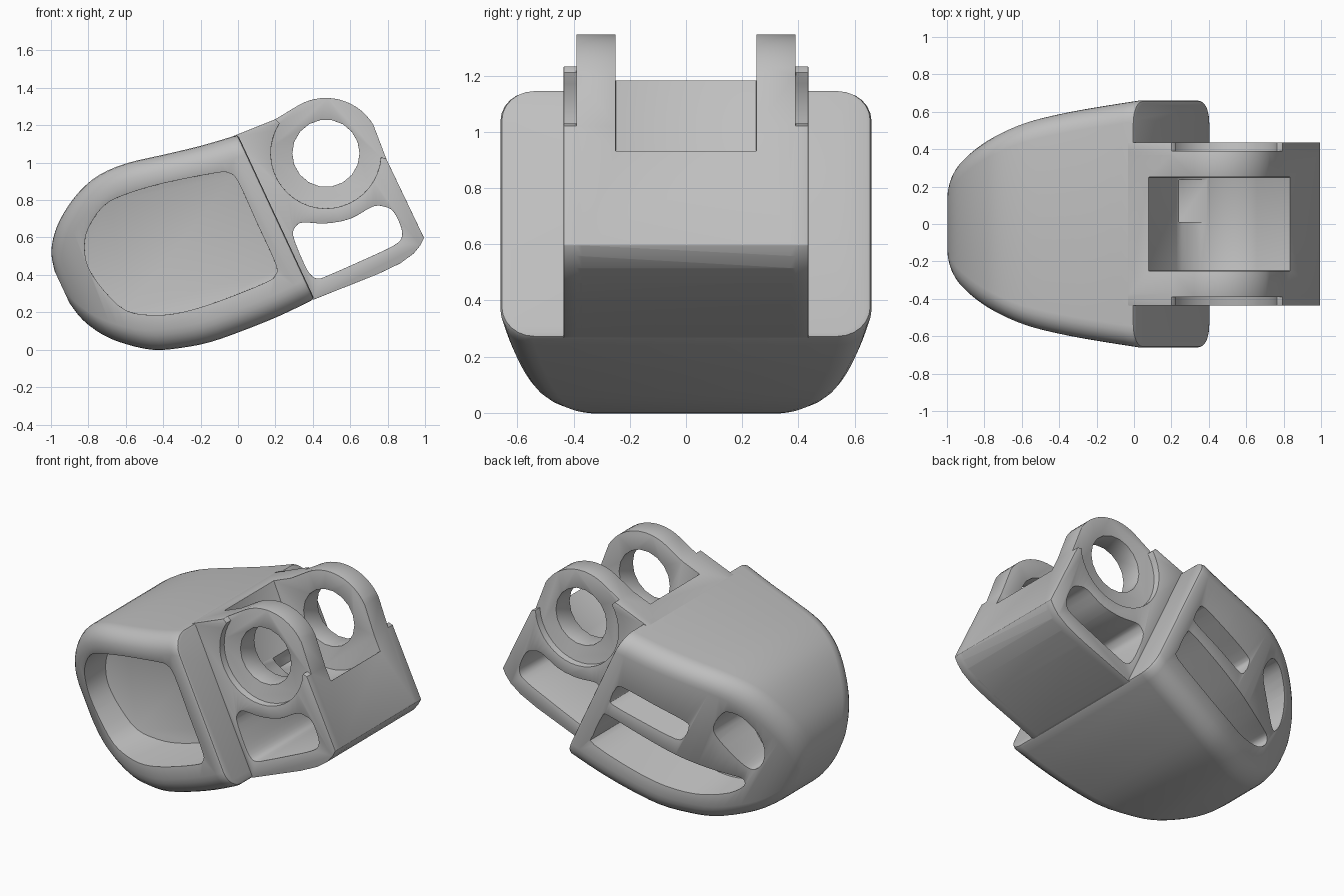
import bpy, bmesh, math
from mathutils import Vector

if "Cube" in bpy.data.objects:
    bpy.data.objects.remove(bpy.data.objects["Cube"])

grey = bpy.data.materials.new("plain grey")
grey.use_nodes = True
grey.diffuse_color = (0.52, 0.52, 0.52, 1)
grey.node_tree.nodes["Principled BSDF"].inputs["Base Color"].default_value = (0.52, 0.52, 0.52, 1)

C, S = math.cos(math.radians(25)), math.sin(math.radians(25))


def tilt(u, v):
    """Coordinates along and across the tilted body, to x and z."""
    return (C * u - S * v, S * u + C * v)


def finish(name, bm):
    bmesh.ops.recalc_face_normals(bm, faces=bm.faces)
    mesh = bpy.data.meshes.new(name)
    bm.to_mesh(mesh)
    bm.free()
    mesh.materials.append(grey)
    ob = bpy.data.objects.new(name, mesh)
    bpy.context.collection.objects.link(ob)
    return ob


def skin(name, rings):
    """Join closed rings of points into a capped solid."""
    bm = bmesh.new()
    vs = [[bm.verts.new(p) for p in r] for r in rings]
    n = len(vs[0])
    for a, b in zip(vs, vs[1:]):
        for i in range(n):
            j = (i + 1) % n
            bm.faces.new((a[i], a[j], b[j], b[i]))
    bm.faces.new(vs[0])
    bm.faces.new(vs[-1])
    return finish(name, bm)


def prism(name, pts, y0, y1):
    """Extrude an x-z outline between two depths."""
    return skin(name, [[(x, y, z) for x, z in pts] for y in (y0, y1)])


def arc(cx, cz, r, a0, a1, n):
    return [(cx + r * math.cos(math.radians(a0 + (a1 - a0) * i / n)),
             cz + r * math.sin(math.radians(a0 + (a1 - a0) * i / n))) for i in range(n + 1)]


def smooth_path(pts, steps, closed):
    """Catmull-Rom points through a path of any dimension."""
    n, out = len(pts), []
    pick = (lambda i: Vector(pts[i % n])) if closed else (lambda i: Vector(pts[max(0, min(n - 1, i))]))
    for i in range(n if closed else n - 1):
        a, b, c, d = (pick(i + k) for k in (-1, 0, 1, 2))
        for s in range(steps):
            t = s / steps
            out.append(b + (c - a) * t / 2 + (2 * a - 5 * b + 4 * c - d) * t * t / 2
                       + (3 * b - a - 3 * c + d) * t ** 3 / 2)
    return out if closed else out + [Vector(pts[-1])]


def combine(ob, other, operation="DIFFERENCE"):
    """Apply a boolean and remove the second solid."""
    m = ob.modifiers.new("combine", "BOOLEAN")
    m.operation, m.solver, m.object = operation, "EXACT", other
    bpy.context.view_layer.objects.active = ob
    bpy.ops.object.modifier_apply(modifier=m.name)
    bpy.data.objects.remove(other)


def polish(ob, width):
    """Soften sharp edges and shade smooth."""
    bpy.ops.object.select_all(action="DESELECT")
    ob.select_set(True)
    bpy.context.view_layer.objects.active = ob
    m = ob.modifiers.new("soft edges", "BEVEL")
    m.width, m.segments, m.limit_method, m.angle_limit = width, 2, "ANGLE", math.radians(50)
    bpy.ops.object.modifier_apply(modifier=m.name)
    bpy.ops.object.shade_smooth_by_angle(angle=math.radians(35))


# Head: rounded rectangles lofted along the tilted axis (u, low, high, half width)
stations = [(-.711, .606, .794, .2), (-.685, .495, .893, .245), (-.62, .376, .985, .305),
            (-.53, .28, 1.06, .365), (-.41, .19, 1.125, .43), (-.28, .14, 1.16, .49),
            (-.12, .1, 1.155, .55), (.08, .08, 1.113, .597), (.28, .07, 1.072, .632),
            (.465, .072, 1.044, .66)]
rings = []
for u, lo, hi, w in smooth_path(stations, 3, False) + [(.48, .077, 1.039, .655), (.485, .088, 1.028, .644)]:
    r = min(.115, .45 * w, .45 * (hi - lo))
    ring = []
    for cy, cv, a in ((w - r, hi - r, 0), (r - w, hi - r, 90), (r - w, lo + r, 180), (w - r, lo + r, 270)):
        for y, v in arc(cy, cv, r, a, a + 90, 6):
            x, z = tilt(u, v)
            ring.append((x, y, z))
    rings.append(ring)
head = skin("head", rings)


def pocket(outline, side):
    """Sink a flat-floored pocket into one side of the head."""
    path = [tilt(u, v) for u, v in smooth_path(outline, 3, True)]
    combine(head, prism("pocket_cutter", path, side * .17, side))


# One large pocket in front, three ribbed slots behind
pocket([(-.511, .845), (-.45, .927), (-.327, 1), (-.193, 1.006), (.014, .975), (.291, .907),
        (.354, .877), (.38, .815), (.378, .57), (.376, .332), (.35, .278), (.288, .263), (.019, .278),
        (-.187, .308), (-.33, .358), (-.455, .444), (-.517, .594), (-.539, .736)], -1)
pocket([(.38, .7), (.35, .74), (.15, .76), (-.06, .775), (-.1, .75), (-.1, .67), (-.06, .63),
        (.15, .61), (.35, .595), (.38, .62)], 1)
pocket([(.38, .33), (.35, .275), (.02, .278), (-.187, .308), (-.33, .358), (-.45, .445), (-.5, .53),
        (-.48, .575), (-.42, .57), (-.3, .55), (-.1, .53), (.15, .52), (.35, .51), (.38, .48)], 1)
pocket([(-.23, .94), (-.26, .98), (-.34, .985), (-.45, .922), (-.515, .83), (-.535, .74), (-.515, .67),
        (-.46, .67), (-.36, .72), (-.25, .79), (-.22, .85)], 1)

# Rear block: core with two hinge lugs, and a thin cheek on either side
hx, hz = .47, 1.05
start = [tilt(.45, 1.046), (.2, 1.232)]
base = [(.995, .597), (.975, .558), (.94, .515), (.87, .463), (.75, .405), (.41, .27), tilt(.45, .08)]
block = prism("hinge_block", start + arc(hx, hz, .296, 120, 31, 14) + [(.793, 1.02)] + base, -.39, .39)
cheek_outline = start + arc(hx, hz, .295, 147, 356, 24) + [(.793, 1.02)] + base
for side in (-1, 1):
    combine(block, prism("cheek", cheek_outline, side * .37, side * .435), "UNION")

# Hinge recess between the lugs, with a small notch in its floor
combine(block, prism("recess_cutter", [(.02, 1.31), (.08, 1.18)] + arc(hx, hz, .325, 222, 305, 12)
                     + [(.83, .93), (1.1, 1.07), (1, 1.6), (.1, 1.6)], -.25, .25))
combine(block, prism("notch_cutter", [(.24, .735), (.43, .735), (.43, .95), (.24, .95)], .01, .235))

# Hinge bore and the side window, both right through
combine(block, prism("bore_cutter", arc(hx, hz, .18, 0, 340, 17), -1, 1))
combine(block, prism("window_cutter", smooth_path(
    [(.295, .61), (.31, .66), (.35, .68), (.47, .675), (.6, .7), (.72, .765), (.78, .765), (.83, .74),
     (.87, .66), (.875, .6), (.83, .555), (.67, .48), (.5, .405), (.43, .38), (.385, .405), (.34, .49)],
    3, True), -1, 1))

polish(head, .014)
polish(block, .01)
